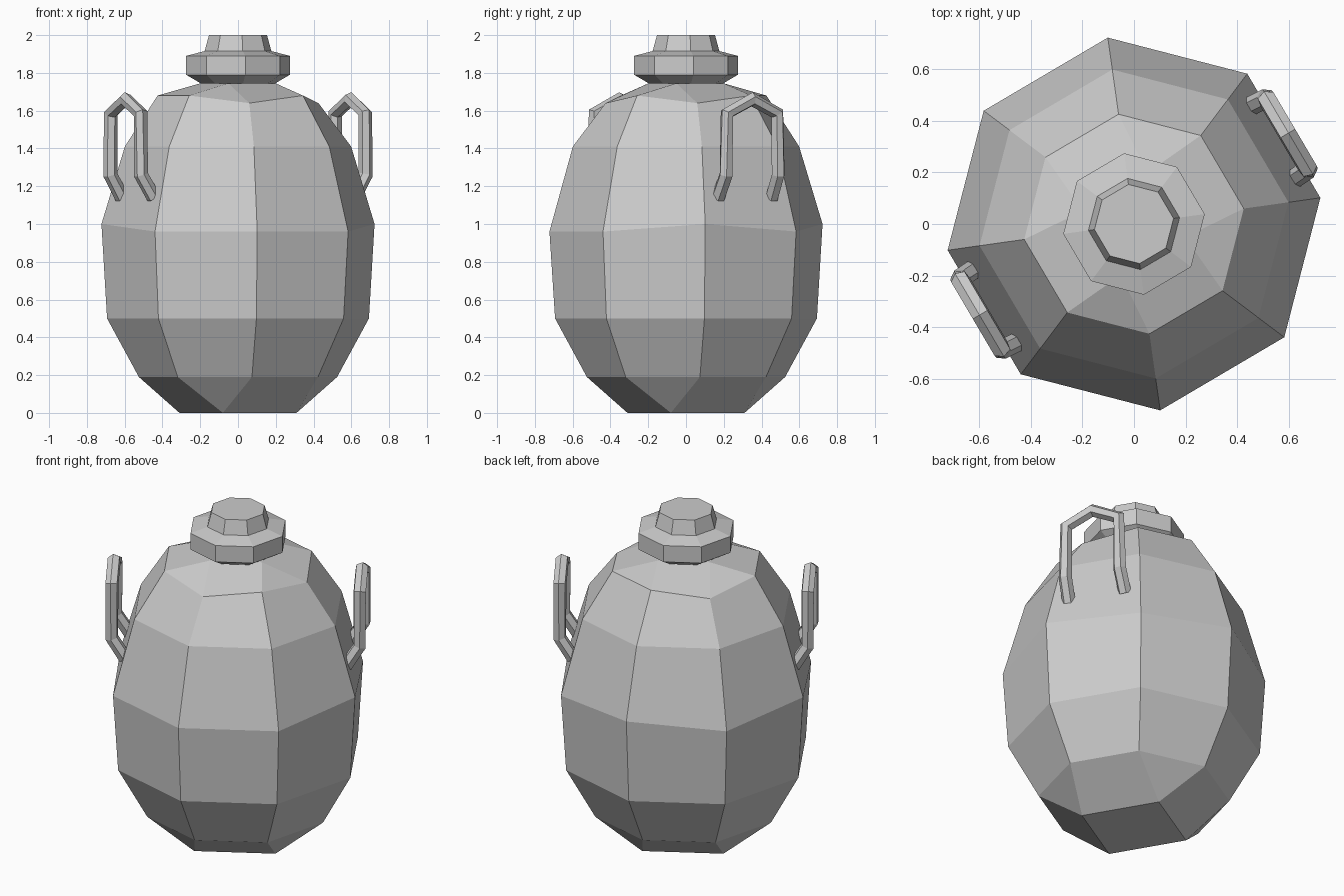
import bpy, bmesh
from math import sin, cos, radians, pi

cube = bpy.data.objects.get("Cube")
if cube:
    bpy.data.objects.remove(cube)

SIDES = 8
TURN = 8  # degrees the octagon is turned about z

grey = bpy.data.materials.new("plain_grey")
grey.use_nodes = True
grey.diffuse_color = (0.6, 0.6, 0.6, 1)
grey.node_tree.nodes["Principled BSDF"].inputs["Base Color"].default_value = (0.6, 0.6, 0.6, 1)


def lathe(name, rings):
    """Octagonal solid from (radius, z, paired, raised corners, lift) rings.
    A paired ring merges neighbouring corners into a square."""
    bm = bmesh.new()
    loops = []
    for radius, z, paired, raised, lift in rings:
        loop = []
        for k in range(SIDES):
            angle = TURN + 45 * k
            if paired:
                angle += 22.5 if k % 2 else -22.5
            a = radians(angle)
            height = z + (lift if k in raised else 0)
            loop.append(bm.verts.new((radius * cos(a), radius * sin(a), height)))
        loops.append(loop)
    for low, high in zip(loops, loops[1:]):
        for k in range(SIDES):
            n = (k + 1) % SIDES
            bm.faces.new((low[k], low[n], high[n], high[k]))
    bm.faces.new(loops[0][::-1])
    bm.faces.new(loops[-1])
    bmesh.ops.remove_doubles(bm, verts=bm.verts, dist=0.0005)
    bmesh.ops.recalc_face_normals(bm, faces=bm.faces)
    mesh = bpy.data.meshes.new(name)
    bm.to_mesh(mesh)
    bm.free()
    mesh.materials.append(grey)
    obj = bpy.data.objects.new(name, mesh)
    bpy.context.collection.objects.link(obj)
    return obj


def plain(radius, z, paired=False):
    return (radius, z, paired, (), 0)


# Pot body: square foot and neck, slightly uneven belly and shoulder
lathe("pot_body", [
    plain(0.32, 0, True),
    plain(0.53, 0.19),
    plain(0.70, 0.50),
    (0.73, 0.96, False, (0, 2, 4), 0.04),
    plain(0.605, 1.41),
    (0.43, 1.64, False, (1, 2, 4, 5, 7), 0.04),
    plain(0.205, 1.745, True),
])

# Collar with stopper on top
lathe("collar", [plain(0.2, 1.745), plain(0.277, 1.79), plain(0.277, 1.89), plain(0.18, 1.915)])
lathe("stopper", [plain(0.18, 1.91), plain(0.155, 2.0)])


def handle(name, angle):
    """Bent six-sided bar standing off the shoulder, as (outward, sideways, z)."""
    side = [(0.615, 0.165, 1.14), (0.69, 0.16, 1.26), (0.69, 0.155, 1.585)]
    path = side + [(0.69, 0, 1.66)] + [(o, -s, z) for o, s, z in reversed(side)]
    curve = bpy.data.curves.new(name, "CURVE")
    curve.dimensions = "3D"
    curve.bevel_depth = 0.038
    curve.bevel_resolution = 1
    curve.use_fill_caps = True
    spline = curve.splines.new("POLY")
    spline.use_smooth = False
    spline.points.add(len(path) - 1)
    for point, (o, s, z) in zip(spline.points, path):
        point.co = (o, s, z, 1)
    curve.materials.append(grey)
    obj = bpy.data.objects.new(name, curve)
    obj.rotation_euler.z = angle
    bpy.context.collection.objects.link(obj)


# Handles sit on two opposite faces
face_angle = radians(TURN + 22.5)
handle("left_handle", face_angle)
handle("right_handle", face_angle + pi)
